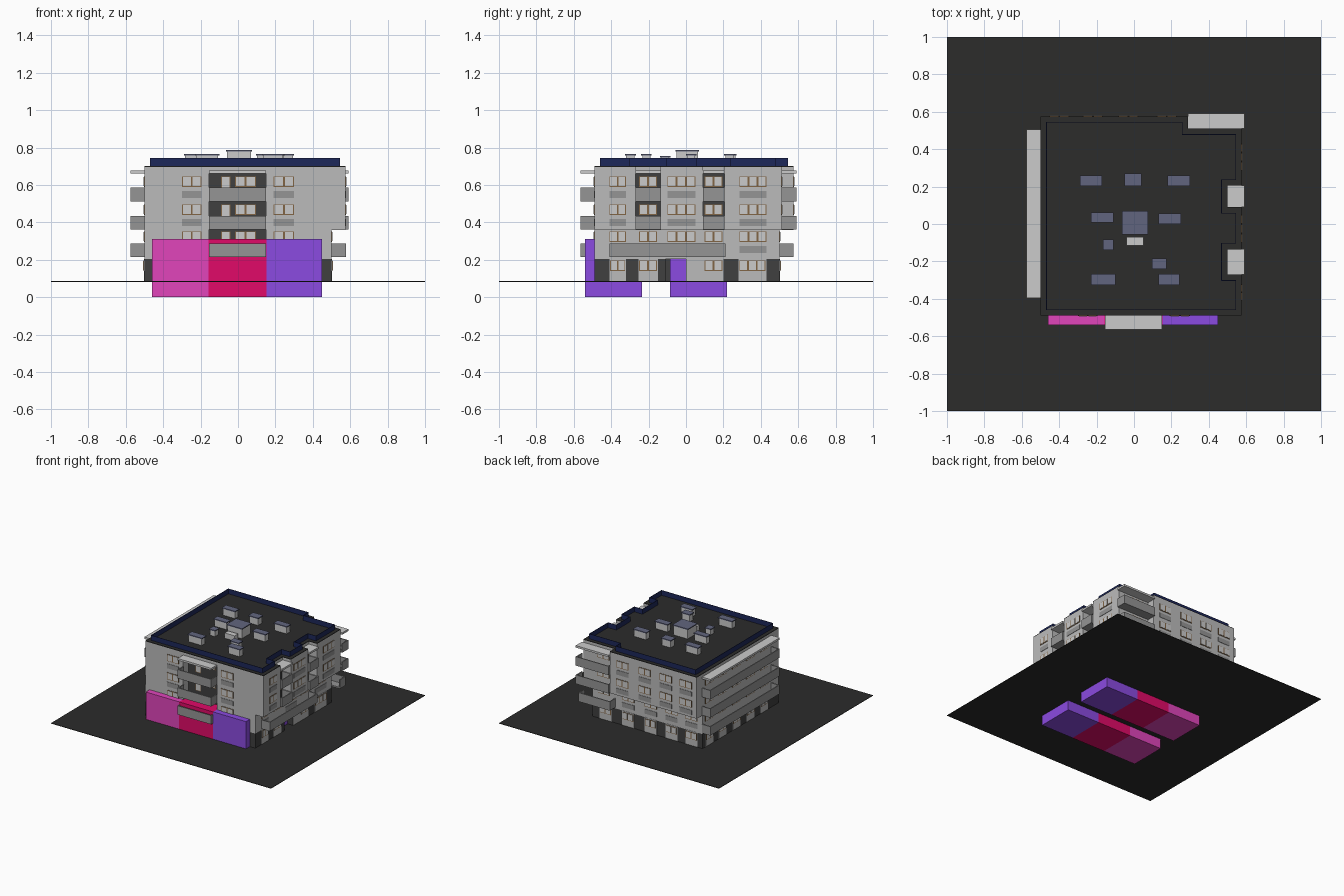
import bpy, bmesh

if "Cube" in bpy.data.objects:
    bpy.data.objects.remove(bpy.data.objects["Cube"])

def mat(name, r, g, b):
    m = bpy.data.materials.new(name)
    m.diffuse_color = (r, g, b, 1)
    m.use_nodes = True
    m.node_tree.nodes["Principled BSDF"].inputs["Base Color"].default_value = m.diffuse_color
    return m

DARK = mat("asphalt", .025, .025, .024)
PLINTH = mat("plinth_grey", .05, .05, .05)
BAND = mat("band_grey", .3, .3, .3)
WALL = mat("wall_grey", .5, .5, .5)
SLAB = mat("slab_grey", .62, .62, .62)
PANE = mat("pane", .72, .72, .7)
FRAME = mat("frame_brown", .22, .13, .06)
NAVY = mat("navy", .012, .02, .1)
BLUE = mat("cap_blue", .12, .13, .21)
PINK = mat("pink", .75, .06, .5)
RED = mat("red", .75, .003, .14)
PURPLE = mat("purple", .26, .07, .75)

def finish(name, bm, m):
    bmesh.ops.recalc_face_normals(bm, faces=bm.faces)
    me = bpy.data.meshes.new(name)
    bm.to_mesh(me)
    bm.free()
    ob = bpy.data.objects.new(name, me)
    bpy.context.collection.objects.link(ob)
    me.materials.append(m)
    return ob

def boxes(name, items, m):
    """One object from boxes given as (x0, x1, y0, y1, z0, z1)."""
    bm = bmesh.new()
    for x0, x1, y0, y1, z0, z1 in items:
        vs = bmesh.ops.create_cube(bm, size=1)["verts"]
        for v in vs:
            v.co = ((x0 + x1) / 2 + v.co.x * (x1 - x0),
                    (y0 + y1) / 2 + v.co.y * (y1 - y0),
                    (z0 + z1) / 2 + v.co.z * (z1 - z0))
    return finish(name, bm, m)

def prism(name, pts, z0, z1, m, caps=True):
    bm = bmesh.new()
    lo = [bm.verts.new((x, y, z0)) for x, y in pts]
    hi = [bm.verts.new((x, y, z1)) for x, y in pts]
    n = len(pts)
    for i in range(n):
        j = (i + 1) % n
        bm.faces.new((lo[i], lo[j], hi[j], hi[i]))
    if caps:
        bm.faces.new(lo)
        bm.faces.new(hi)
    return finish(name, bm, m)

# ground sheet
boxes("ground", [(-1, 1, -1, 1, .082, .086)], DARK)

# coloured volumes in two rows, reaching below the ground
for row, y in (("front", -.54), ("inner", -.085)):
    for cname, x0, x1, m in (("pink", -.46, -.157, PINK), ("red", -.157, .152, RED),
                             ("purple", .152, .45, PURPLE)):
        boxes(f"{row}_{cname}_volume", [(x0, x1, y, y + .305, 0, .31)], m)

# main body: plinth floor, first floor, overhanging upper floors, roof edge
LOG = [(-.155, -.49), (-.155, -.42), (.15, -.42), (.15, -.49)]   # front loggia
def upper(d, log=()):
    """Upper outline inset by d, with two side notches and a cut back corner."""
    r, n = .575 - d, .5 - d
    return [(-.5 + d, -.49 + d), *log, (r, -.49 + d),
            (r, -.27 - d), (n, -.27 - d), (n, -.135 + d), (r, -.135 + d),
            (r, .09 - d), (n, .09 - d), (n, .205 + d), (r, .205 + d),
            (r, .51 - d), (.29 - d, .51 - d), (.29 - d, .575 - d), (-.5 + d, .575 - d)]

prism("plinth_floor", [(-.5, -.49), (.5, -.49), (.5, -.11), (.42, -.11), (.42, 0),
                       (.5, 0), (.5, .5), (-.5, .5)], .086, .205, PLINTH)
prism("first_floor", [(-.5, -.49), *LOG, (.5, -.49), (.5, .5), (-.5, .5)], .205, .36, WALL)
prism("upper_floors", upper(0, LOG), .36, .66, WALL)
prism("roof_edge", upper(0), .66, .697, WALL)
prism("roof_deck", upper(0), .697, .702, DARK)
rim = prism("roof_parapet", upper(.03), .70, .743, NAVY, caps=False)
sol = rim.modifiers.new("thickness", 'SOLIDIFY')
sol.thickness = .005

# face-local box: u along the wall, d outward depth range from wall plane p
def on_face(f, p, u0, u1, z0, z1, d0, d1):
    axis, s = f
    a, b = sorted((p + s * d0, p + s * d1))
    return (a, b, u0, u1, z0, z1) if axis == 'x' else (u0, u1, a, b, z0, z1)

FRONT, BACK, LEFT, RIGHT = ('y', -1), ('y', 1), ('x', -1), ('x', 1)
panes, frames, aprons, darks, bays = [], [], [], [], []

def window(f, p, u0, u1, z, n=2, h=.056, apron=False):
    frames.append(on_face(f, p, u0, u1, z, z + h, -.004, .003))
    w = (u1 - u0) / n
    for i in range(n):
        panes.append(on_face(f, p, u0 + i * w + .005, u0 + (i + 1) * w - .005,
                             z + .005, z + h - .003, -.004, .005))
    if apron:
        aprons.append(on_face(f, p, u0, u1, z - .06, z - .022, -.004, .003))

LEVELS = (.295, .44, .59)
for k, z in enumerate(LEVELS):
    # front wall and loggia
    for u0, u1 in ((-.30, -.195), (.19, .30)):
        window(FRONT, -.49, u0, u1, z, apron=True)
    window(FRONT, -.42, -.09, -.04, z - .06, 1, .115)
    window(FRONT, -.42, -.015, .095, z)
    # right wall, notched bays
    p = .5 if k == 0 else .575
    for u0, u1, n in ((-.41, -.32, 2), (-.10, .05, 3), (.285, .43, 3)):
        window(RIGHT, p, u0, u1, z, n, apron=True)
    for u0, u1 in ((-.25, -.155), (.1, .195)):
        window(RIGHT, .5, u0, u1, z)
    # back wall
    p = .5 if k == 0 else .575
    for c in (.175, -.03, -.22, -.40):
        window(BACK, p, c - .055, c + .055, z, apron=True)
    window(BACK, .5 if k == 0 else .51, .34, .45, z)
    # left wall behind the long balconies
    for c in (-.3, -.12, .06, .24, .41):
        window(LEFT, -.5, c - .055, c + .055, z)

# dark recess linings
darks.append(on_face(FRONT, -.42, -.155, .15, .21, .66, -.004, .001))
for u0, u1 in ((-.27, -.135), (.09, .205)):
    darks.append(on_face(RIGHT, .5, u0, u1, .36, .66, -.004, .001))

# plinth bays with windows
def bay(f, p, u0, u1, n):
    bays.append(on_face(f, p, u0, u1, .086, .205, -.004, .002))
    window(f, p + f[1] * .002, u0 + .005, u1 - .005, .14, n)

for u0, u1, n in ((-.41, -.32, 2), (-.255, -.15, 2), (.095, .2, 2), (.28, .43, 3)):
    bay(RIGHT, .5, u0, u1, n)
bays.append(on_face(RIGHT, .5, .0, .095, .086, .205, -.004, .002))
for c in (.38, .175, -.03, -.22, -.40):
    bay(BACK, .5, c - .055, c + .055, 2)
for c in (-.3, -.12, .06, .24, .41):
    bay(LEFT, -.5, c - .05, c + .05, 2)

boxes("window_frames", frames, FRAME)
boxes("window_panes", panes, PANE)
boxes("window_aprons", aprons, BAND)
boxes("recess_linings", darks, PLINTH)
boxes("plinth_bays", bays, WALL)

# balconies: floor plus three solid railings
def balcony(name, f, p, u0, u1, depth, levels, roof=True):
    t, parts = .008, []
    for z in levels:
        h = z + .073
        parts += [on_face(f, p, u0, u1, z, z + .012, 0, depth),
                  on_face(f, p, u0, u1, z, h, depth - t, depth),
                  on_face(f, p, u0, u0 + t, z, h, 0, depth),
                  on_face(f, p, u1 - t, u1, z, h, 0, depth)]
    boxes(name, parts, BAND)
    if roof:
        boxes(name + "_canopy", [on_face(f, p, u0, u1, .66, .676, 0, depth)], SLAB)

ALL = (.215, .362, .512)
balcony("front_balconies", FRONT, -.49, -.155, .15, .073, ALL)
balcony("left_balconies", LEFT, -.5, -.395, .505, .075, ALL)
balcony("right_balconies_south", RIGHT, .5, -.27, -.135, .09, ALL[1:])
balcony("right_balconies_north", RIGHT, .5, .09, .205, .09, ALL[1:])
balcony("right_long_balcony", RIGHT, .5, -.41, .21, .077, ALL[:1], False)
balcony("corner_balconies", BACK, .51, .29, .59, .08, ALL[1:])
balcony("corner_low_balcony", BACK, .5, .29, .575, .075, ALL[:1], False)

# rooftop units with thin caps
units = [(-.23, .232, .12, .055, .765), (-.005, .237, .09, .065, .765), (.24, .232, .12, .055, .765),
         (-.17, .035, .12, .052, .765), (.19, .027, .12, .056, .765), (.005, .007, .14, .125, .787),
         (-.138, -.112, .056, .056, .755), (.135, -.212, .08, .055, .765),
         (-.165, -.297, .13, .057, .765), (.188, -.297, .113, .057, .765)]
bodies, caps = [], []
for x, y, w, d, z in units:
    a, b = w / 2, d / 2
    bodies.append((x - a + .006, x + a - .006, y - b + .006, y + b - .006, .70, z - .008))
    caps.append((x - a, x + a, y - b, y + b, z - .008, z))
bodies.append((-.04, .05, -.115, -.07, .70, .745))
boxes("rooftop_units", bodies, SLAB)
boxes("rooftop_unit_caps", caps, BLUE)
